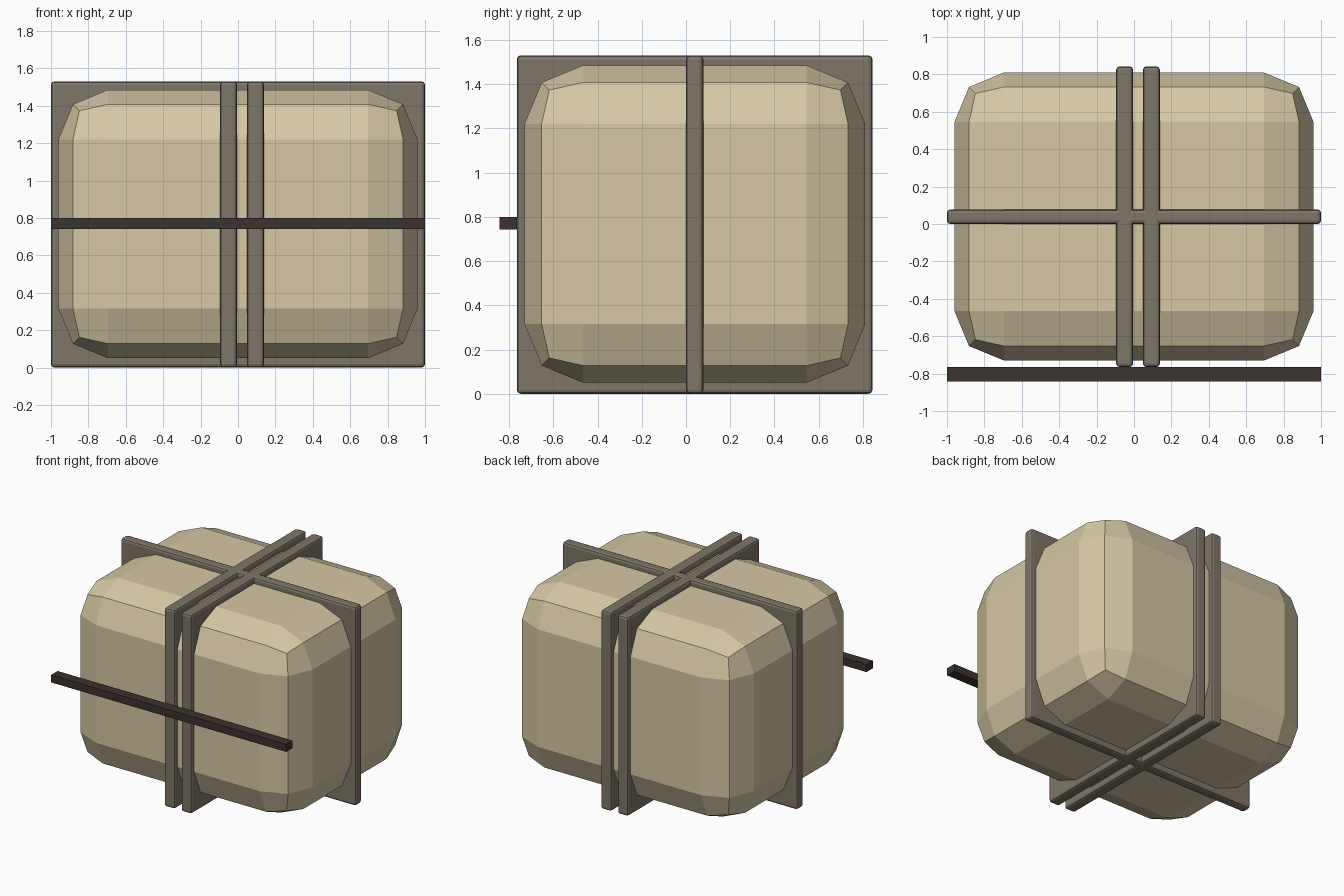
import bpy
import bmesh

if "Cube" in bpy.data.objects:
    bpy.data.objects.remove(bpy.data.objects["Cube"])


def material(name, rgb):
    m = bpy.data.materials.new(name)
    m.diffuse_color = (*rgb, 1)
    m.use_nodes = True
    m.node_tree.nodes["Principled BSDF"].inputs["Base Color"].default_value = m.diffuse_color
    return m


def block(name, lo, hi, mat, bevel=0, segments=2):
    """Flat-shaded box between two corners, with optional rounded edges."""
    bm = bmesh.new()
    bmesh.ops.create_cube(bm, size=1)
    for v in bm.verts:
        v.co = [h if c > 0 else l for c, l, h in zip(v.co, lo, hi)]
    if bevel:
        bmesh.ops.bevel(bm, geom=bm.edges[:], offset=bevel, segments=segments,
                        profile=0.5, affect='EDGES')
    mesh = bpy.data.meshes.new(name)
    bm.to_mesh(mesh)
    bm.free()
    mesh.materials.append(mat)
    obj = bpy.data.objects.new(name, mesh)
    bpy.context.collection.objects.link(obj)
    return obj


cream = material("cream", (0.67, 0.58, 0.38))
taupe = material("taupe", (0.21, 0.18, 0.135))
dark = material("dark_brown", (0.045, 0.032, 0.026))

# Faceted, rounded body
block("body", (-0.96, -0.73, 0.05), (0.96, 0.81, 1.485), cream, 0.265)

# Lengthwise divider plate
block("long_plate", (-1, 0, 0), (1, 0.078, 1.53), taupe, 0.018)

# Pair of crosswise divider plates
for side, x0 in (("left", -0.095), ("right", 0.048)):
    block(f"cross_plate_{side}", (x0, -0.765, 0), (x0 + 0.09, 0.843, 1.53), taupe, 0.018)

# Plain bar across the front
block("front_bar", (-1, -0.843, 0.742), (1, -0.765, 0.8), dark)
